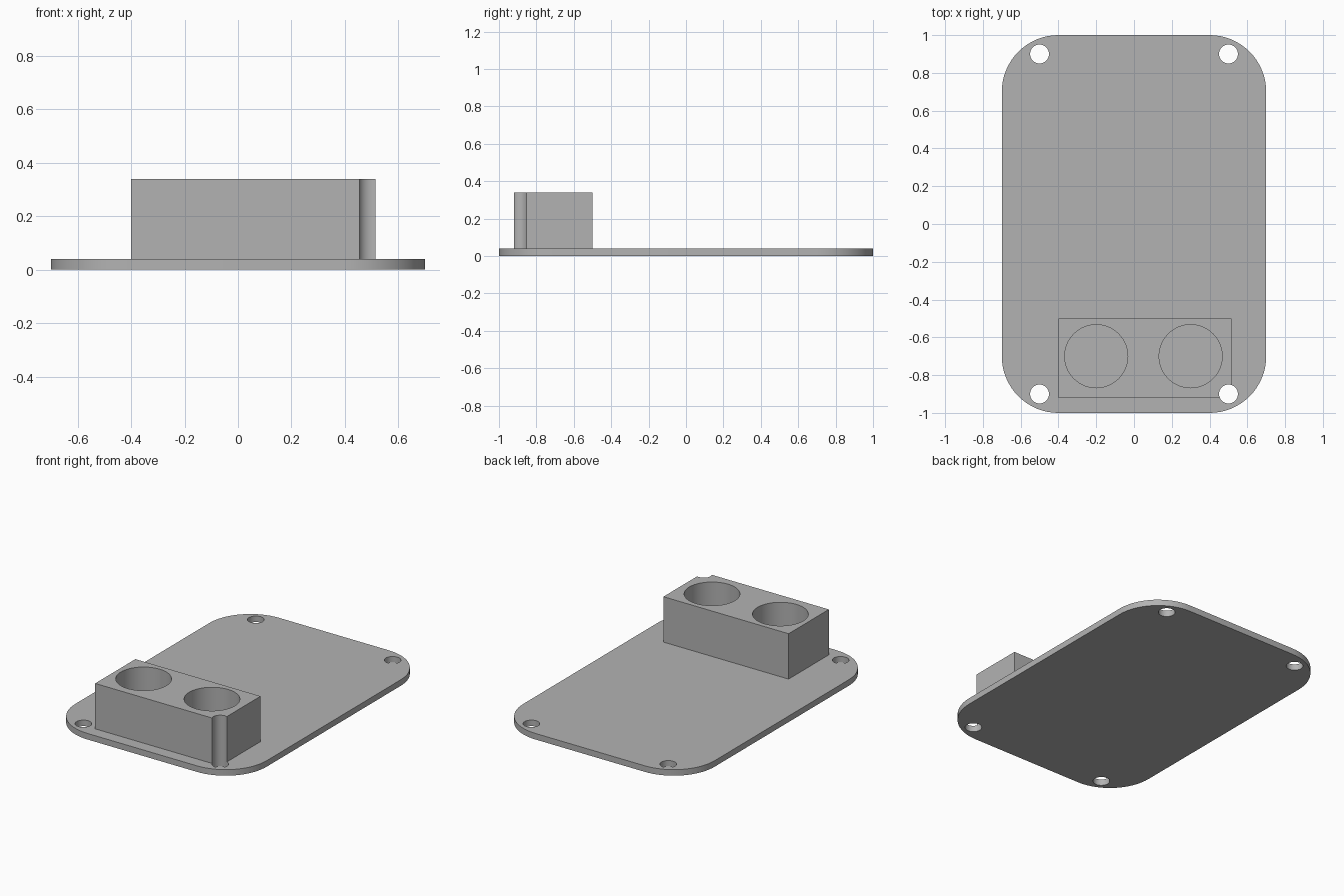
import bpy
import bmesh
import math
from mathutils import Matrix, Vector

cube = bpy.data.objects.get("Cube")
if cube:
    bpy.data.objects.remove(cube, do_unlink=True)

grey = bpy.data.materials.new("plain grey")
grey.use_nodes = True
colour = (0.45, 0.45, 0.45, 1.0)
grey.diffuse_color = colour
grey.node_tree.nodes["Principled BSDF"].inputs["Base Color"].default_value = colour


def add_object(name, bm):
    mesh = bpy.data.meshes.new(name)
    bm.to_mesh(mesh)
    bm.free()
    mesh.materials.append(grey)
    obj = bpy.data.objects.new(name, mesh)
    bpy.context.collection.objects.link(obj)
    return obj


def box(name, low, high, corner=0):
    """Box between two corners, with optional rounded upright edges."""
    low, high = Vector(low), Vector(high)
    bm = bmesh.new()
    bmesh.ops.create_cube(bm, size=1, matrix=Matrix.Translation((low + high) / 2)
                          @ Matrix.Diagonal((*(high - low), 1)))
    if corner:
        upright = [e for e in bm.edges
                   if abs(e.verts[0].co.z - e.verts[1].co.z) > 0.01]
        bmesh.ops.bevel(bm, geom=upright, offset=corner, segments=16,
                        profile=0.5, affect='EDGES')
    return add_object(name, bm)


def cylinder(name, x, y, radius, bottom, top):
    bm = bmesh.new()
    bmesh.ops.create_cone(bm, cap_ends=True, segments=64, radius1=radius,
                          radius2=radius, depth=top - bottom,
                          matrix=Matrix.Translation((x, y, (bottom + top) / 2)))
    return add_object(name, bm)


def combine(target, tool, operation):
    """Apply a boolean and discard the tool."""
    mod = target.modifiers.new("boolean", 'BOOLEAN')
    mod.operation = operation
    mod.solver = 'EXACT'
    mod.object = tool
    bpy.context.view_layer.update()
    graph = bpy.context.evaluated_depsgraph_get()
    mesh = bpy.data.meshes.new_from_object(target.evaluated_get(graph))
    target.modifiers.clear()
    target.data = mesh
    bpy.data.objects.remove(tool, do_unlink=True)


thick, top = 0.04, 0.34

# Rounded base plate joined with the socket block
plate = box("mounting_plate", (-0.7, -1, 0), (0.7, 1, thick), corner=0.3)
block = box("socket_block", (-0.4, -0.92, thick / 2), (0.515, -0.5, top))
combine(plate, block, 'UNION')

# Two round sockets, down to the plate surface
for x in (-0.2, 0.3):
    combine(plate, cylinder("socket_cutter", x, -0.7, 0.167, thick, top + 0.1),
            'DIFFERENCE')

# Corner screw holes; one also notches the block
for x in (-0.5, 0.5):
    for y in (-0.9, 0.9):
        combine(plate, cylinder("screw_hole_cutter", x, y, 0.05, -0.1, top + 0.1),
                'DIFFERENCE')

# Smooth the curved walls, keep edges crisp
bpy.ops.object.select_all(action='DESELECT')
plate.select_set(True)
bpy.context.view_layer.objects.active = plate
bpy.ops.object.shade_smooth_by_angle(angle=math.radians(30))
